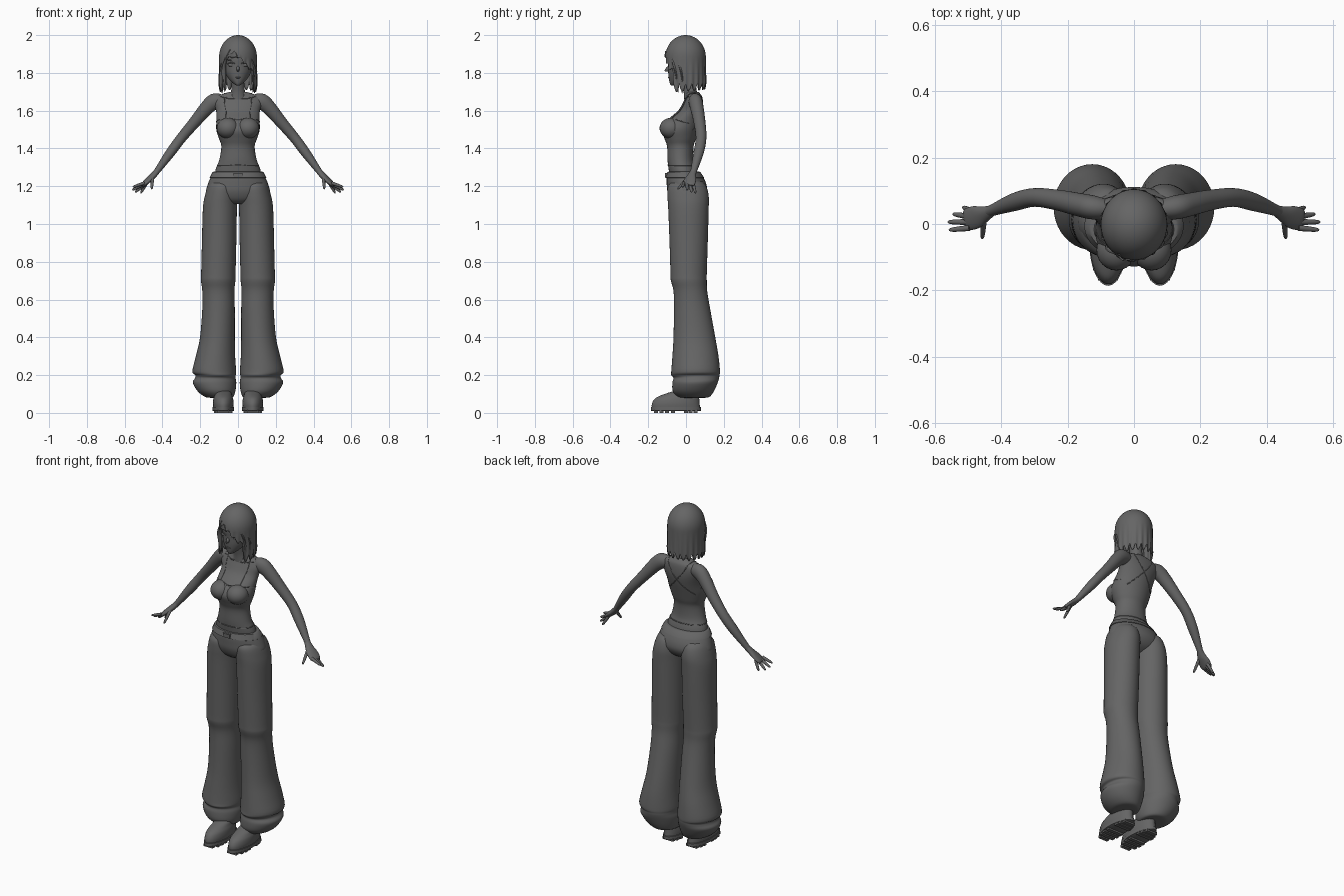
import bpy, bmesh, math
from mathutils import Vector
from mathutils.bvhtree import BVHTree

grey = bpy.data.materials.new("mid grey")
grey.diffuse_color = (0.13, 0.13, 0.13, 1)


def finish(name, bm, mirror=False, angle=50):
    bmesh.ops.recalc_face_normals(bm, faces=bm.faces)
    me = bpy.data.meshes.new(name)
    bm.to_mesh(me)
    bm.free()
    ob = bpy.data.objects.new(name, me)
    bpy.context.collection.objects.link(ob)
    me.materials.append(grey)
    bpy.ops.object.select_all(action='DESELECT')
    ob.select_set(True)
    bpy.context.view_layer.objects.active = ob
    bpy.ops.object.shade_smooth_by_angle(angle=math.radians(angle))
    if mirror:
        ob.modifiers.new("mirror", 'MIRROR').use_mirror_merge = False
    return ob


def spline(pts, n):
    """Smooth (Catmull-Rom) interpolation through rows of numbers."""
    out = []
    for i in range(len(pts) - 1):
        p0, p1, p2, p3 = (pts[max(0, min(len(pts) - 1, i + k))] for k in (-1, 0, 1, 2))
        for j in range(n):
            t = j / n
            out.append([0.5 * (2 * b + (c - a) * t + (2 * a - 5 * b + 4 * c - d) * t * t
                               + (3 * b - a - 3 * c + d) * t ** 3)
                        for a, b, c, d in zip(p0, p1, p2, p3)])
    return out + [list(pts[-1])]


def sweep(name, pts, along=False, n=4, segs=32, mirror=False, angle=50):
    """Elliptical rings (x, y, z, rx, ry), level or square to the path."""
    rows = spline(pts, n) if n > 1 else [list(p) for p in pts]
    bm = bmesh.new()
    rings = []
    for i, (x, y, z, rx, ry) in enumerate(rows):
        c = Vector((x, y, z))
        a, b = rows[max(0, i - 1)], rows[min(len(rows) - 1, i + 1)]
        q = (Vector(b[:3]) - Vector(a[:3])).to_track_quat('Z', 'Y')
        ring = []
        for k in range(segs):
            t = 2 * math.pi * k / segs
            v = Vector((max(rx, .001) * math.cos(t), max(ry, .001) * math.sin(t), 0))
            ring.append(bm.verts.new(c + (q @ v if along else v)))
        rings.append(ring)
    for r, s in zip(rings, rings[1:]):
        for k in range(segs):
            bm.faces.new((r[k], r[(k + 1) % segs], s[(k + 1) % segs], s[k]))
    bm.faces.new(rings[0])
    bm.faces.new(rings[-1])
    return finish(name, bm, mirror, angle)


def level(name, rows, x=0, **kw):
    """Level rings given as (z, half width, front y, back y[, centre x])."""
    return sweep(name, [(r[4] if len(r) > 4 else x, (r[2] + r[3]) / 2, r[0], r[1], (r[3] - r[2]) / 2)
                        for r in rows], **kw)


def ball(name, c, s, mirror=False):
    bm = bmesh.new()
    bmesh.ops.create_uvsphere(bm, u_segments=24, v_segments=16, radius=1)
    for v in bm.verts:
        v.co = Vector([a * b + d for a, b, d in zip(v.co, s, c)])
    return finish(name, bm, mirror)


def box(name, c, s, mirror=False):
    bm = bmesh.new()
    bmesh.ops.create_cube(bm, size=1)
    for v in bm.verts:
        v.co = Vector([a * b + d for a, b, d in zip(v.co, s, c)])
    return finish(name, bm, mirror, 30)


# torso and bust
torso = level("torso", [(1.24, .125, -.085, .065), (1.29, .118, -.092, .055), (1.34, .099, -.098, .04),
                        (1.41, .088, -.1, .04), (1.45, .1, -.113, .052), (1.5, .115, -.128, .066),
                        (1.55, .114, -.098, .08), (1.6, .116, -.042, .09), (1.645, .13, -.015, .09),
                        (1.675, .115, -.002, .085), (1.69, .075, .0, .075), (1.7, .042, -.003, .066)])
ball("bust", (.053, -.078, 1.507), (.06, .062, .055), True)

# neck and head
level("neck", [(1.66, .05, -.01, .07), (1.7, .037, -.012, .058), (1.75, .033, -.022, .05),
               (1.8, .035, -.03, .05)], n=3)
level("head", [(1.733, .006, -.078, -.06), (1.742, .022, -.085, -.02), (1.765, .046, -.09, .02),
               (1.8, .068, -.094, .06), (1.84, .077, -.095, .08), (1.88, .082, -.098, .085),
               (1.93, .075, -.088, .08), (1.97, .04, -.045, .045)])
sweep("nose", [(0, -.085, 1.84, .004, .004), (0, -.095, 1.82, .009, .013), (0, -.113, 1.812, .002, .003)],
      along=True, segs=12)
ball("lips", (0, -.09, 1.775), (.014, .006, .004))
for part, z, h in (("eye", 1.842, .009), ("eyebrow", 1.868, .003)):
    ball(part, (.034, -.083, z), (.02, .006, h), True)
sweep("eyelid", [(.014, -.094, 1.848, .002, .002), (.034, -.09, 1.855, .003, .003),
                 (.056, -.073, 1.847, .002, .002)], along=True, segs=8, mirror=True)


# bobbed hair with a side parting and pointed locks
def hair_end(a):
    tooth = abs((a * 3.2) % 1 - .5) * 2
    if abs(a) < .92:
        return 1.925 - .1 * min(1, abs(a + .25) / .95) - .016 * tooth
    return 1.69 + .022 * abs(a) / math.pi + .05 * tooth ** 2


bm = bmesh.new()
cols, rows = 120, 22
grid = []
for i in range(rows + 1):
    s = i / rows * 2
    line = []
    for k in range(cols):
        a = -math.pi + 2 * math.pi * k / cols
        if s <= 1:
            z, r = 1.885 + .115 * math.cos(s * math.pi / 2), max(.02, math.sin(s * math.pi / 2))
        else:
            z, r = 1.885 + (s - 1) * (hair_end(a) - 1.885), 1
            r += (s - 1) * .03 * math.cos(a * 3.2 * 2 * math.pi)
        line.append(bm.verts.new((.1 * r * math.sin(a), -.002 - .107 * r * math.cos(a), z)))
    grid.append(line)
for r, s in zip(grid, grid[1:]):
    for k in range(cols):
        bm.faces.new((r[k], r[(k + 1) % cols], s[(k + 1) % cols], s[k]))
bm.faces.new(grid[0])
hair = finish("hair", bm)
hair.modifiers.new("thickness", 'SOLIDIFY').thickness = .005
for x, y, z in ((-.075, -.062, 1.70), (.08, -.05, 1.695), (-.087, -.03, 1.69), (.09, -.02, 1.69)):
    sweep("hair_lock", [(x * .55, y - .03, 1.925, .004, .004), (x * .95, y - .012, 1.85, .012, .006),
                        (x, y, 1.77, .01, .006), (x * .97, y + .01, z, .001, .001)], along=True, segs=10)

# arms
sweep("arm", [(.085, .045, 1.65, .03, .035), (.125, .05, 1.648, .036, .043), (.165, .058, 1.615, .035, .038),
              (.23, .072, 1.538, .031, .031), (.3, .08, 1.455, .028, .027), (.36, .066, 1.375, .027, .025),
              (.43, .04, 1.278, .017, .016), (.455, .03, 1.25, .021, .016)], along=True, mirror=True)
# palm, fingers and thumb
sweep("palm", [(.425, .042, 1.284, .015, .014), (.45, .03, 1.255, .024, .016), (.475, .021, 1.232, .034, .014),
               (.5, .014, 1.21, .033, .011), (.51, .012, 1.203, .025, .006)], along=True, mirror=True)
for name, a, b in (("index_finger", (.495, -.012, 1.217), (.557, -.018, 1.196)),
                   ("middle_finger", (.5, .006, 1.21), (.56, .006, 1.18)),
                   ("ring_finger", (.495, .022, 1.208), (.545, .03, 1.168)),
                   ("little_finger", (.485, .037, 1.215), (.515, .051, 1.163)),
                   ("thumb", (.452, .01, 1.245), (.457, -.044, 1.184))):
    a, b = Vector(a), Vector(b)
    sweep(name, [(*a.lerp(b, t), r, r) for t, r in ((0, .009), (.5, .008), (.88, .006), (1, .002))],
          along=True, n=3, segs=12, mirror=True)

# trousers: hips, waistband, legs with gathered cuffs
level("trouser_hips", [(1.275, .13, -.092, .07), (1.25, .143, -.102, .09), (1.21, .16, -.102, .108),
                       (1.17, .168, -.098, .11), (1.13, .14, -.08, .085), (1.105, .06, -.05, .04)])
level("waistband", [(1.243, .147, -.105, .09), (1.245, .15, -.109, .096), (1.275, .135, -.098, .076),
                    (1.277, .128, -.09, .07)], n=1)
box("buckle", (0, -.105, 1.258), (.045, .012, .022))
level("trouser_leg", [(1.225, .06, -.07, .085, .085), (1.2, .075, -.095, .107, .085), (1.15, .085, -.098, .12, .09),
                      (1.08, .09, -.094, .12, .096), (.9, .091, -.087, .115, .1), (.74, .091, -.082, .11, .104),
                      (.7, .091, -.08, .11, .105), (.645, .085, -.066, .112, .104), (.55, .086, -.064, .128, .103),
                      (.4, .092, -.066, .155, .109), (.3, .104, -.072, .172, .119),
                      (.22, .116, -.078, .18, .126), (.2, .107, -.078, .177, .119), (.185, .107, -.066, .175, .12),
                      (.16, .115, -.072, .168, .124), (.115, .1, -.07, .148, .114),
                      (.085, .075, -.045, .125, .1), (.08, .05, -.02, .1, .095)], segs=40, mirror=True)

# shoes with treaded soles
level("shoe", [(.025, .053, -.181, .075), (.05, .055, -.18, .072), (.075, .052, -.165, .07),
               (.092, .046, -.135, .068), (.108, .042, -.09, .066), (.122, .036, -.05, .064),
               (.15, .034, -.03, .06)], x=.078, mirror=True)
level("sole", [(.01, .054, -.182, .076), (.012, .057, -.186, .08), (.03, .057, -.186, .08),
               (.031, .053, -.18, .076)], x=.078, n=1, mirror=True)
for y, w in ((-.16, .06), (-.13, .09), (-.1, .1), (-.07, .1), (.0, .1), (.025, .09), (.05, .07)):
    box("tread", (.078, y, .0075), (w, .021, .015), True)

# top seams and straps, laid on the torso
tree = BVHTree.FromPolygons([v.co for v in torso.data.vertices],
                            [p.vertices[:] for p in torso.data.polygons])


def seam(name, pts, r=.0025, mirror=True):
    path = spline(pts, 8)
    sweep(name, [(*tree.find_nearest(Vector(p))[0], r, r) for p in path],
          along=True, n=1, segs=6, mirror=mirror)


seam("front_strap", [(.065, -.09, 1.56), (.075, -.05, 1.62), (.075, .01, 1.69), (.07, .06, 1.69)])
seam("back_strap", [(.07, .06, 1.69), (.03, .1, 1.62), (-.03, .1, 1.55), (-.1, .05, 1.49)])
seam("neckline", [(.0, -.12, 1.575), (.04, -.1, 1.573), (.065, -.09, 1.56), (.1, -.03, 1.545), (.115, .02, 1.53)])
seam("hem", [(0, -.11, 1.31), (.08, -.08, 1.31), (.11, -.02, 1.31), (.08, .04, 1.315), (0, .06, 1.315)])
seam("collarbone", [(.012, -.01, 1.665), (.05, -.02, 1.672), (.1, 0, 1.685)], .003)
